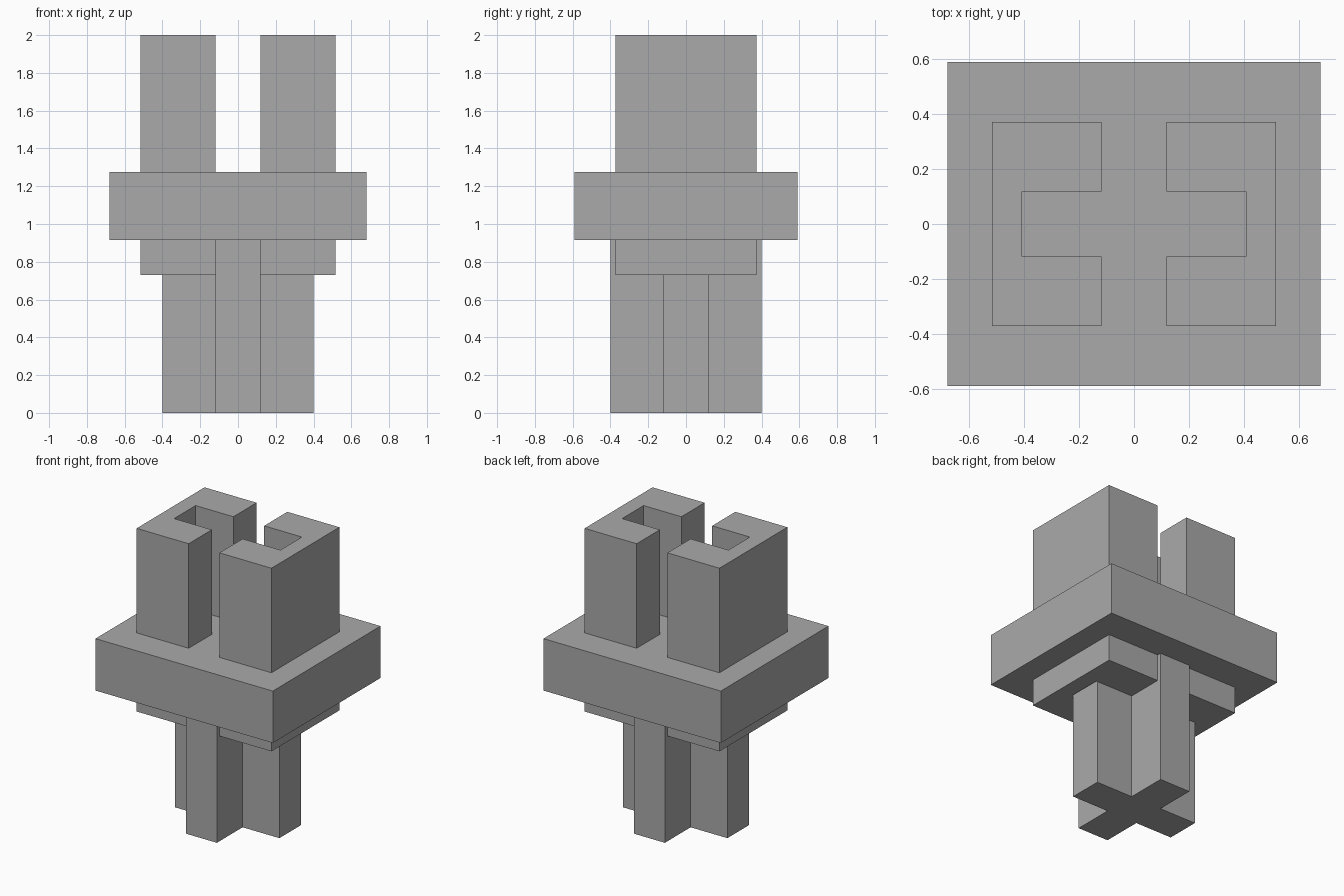
import bpy
import bmesh

cube = bpy.data.objects.get("Cube")
if cube:
    bpy.data.objects.remove(cube, do_unlink=True)

# Single plain grey for every part
grey = bpy.data.materials.new("plain_grey")
grey.use_nodes = True
colour = (0.4, 0.4, 0.4, 1)
grey.diffuse_color = colour
grey.node_tree.nodes["Principled BSDF"].inputs["Base Color"].default_value = colour


def prism(name, outline, bottom, top):
    """Extrude a flat outline upward from bottom to top."""
    bm = bmesh.new()
    face = bm.faces.new([bm.verts.new((x, y, bottom)) for x, y in outline])
    grown = bmesh.ops.extrude_face_region(bm, geom=[face])
    verts = [v for v in grown["geom"] if isinstance(v, bmesh.types.BMVert)]
    bmesh.ops.translate(bm, verts=verts, vec=(0, 0, top - bottom))
    bmesh.ops.recalc_face_normals(bm, faces=bm.faces)
    mesh = bpy.data.meshes.new(name)
    bm.to_mesh(mesh)
    bm.free()
    mesh.materials.append(grey)
    obj = bpy.data.objects.new(name, mesh)
    bpy.context.collection.objects.link(obj)
    return obj


plate_bottom, plate_top = 0.915, 1.275
half_slot = 0.118

# Wide middle plate
w, d = 0.68, 0.59
prism("middle_plate", [(-w, -d), (w, -d), (w, d), (-w, d)], plate_bottom, plate_top)

# Cross-shaped shaft under the plate
a, r = half_slot, 0.4
quarter = [(a, -r), (a, -a), (r, -a)]
cross = []
for _ in range(4):
    cross += quarter
    quarter = [(-y, x) for x, y in quarter]
prism("cross_shaft", cross, 0, plate_bottom)

# Pair of C-shaped channels passing through the plate
outer, inner, depth = 0.517, 0.408, 0.372
half = [(inner, a), (a, a), (a, depth), (outer, depth)]
channel = half + [(x, -y) for x, y in reversed(half)]
for side, sign in (("left", 1), ("right", -1)):
    prism(side + "_channel", [(sign * x, y) for x, y in channel], 0.73, 2.0)
